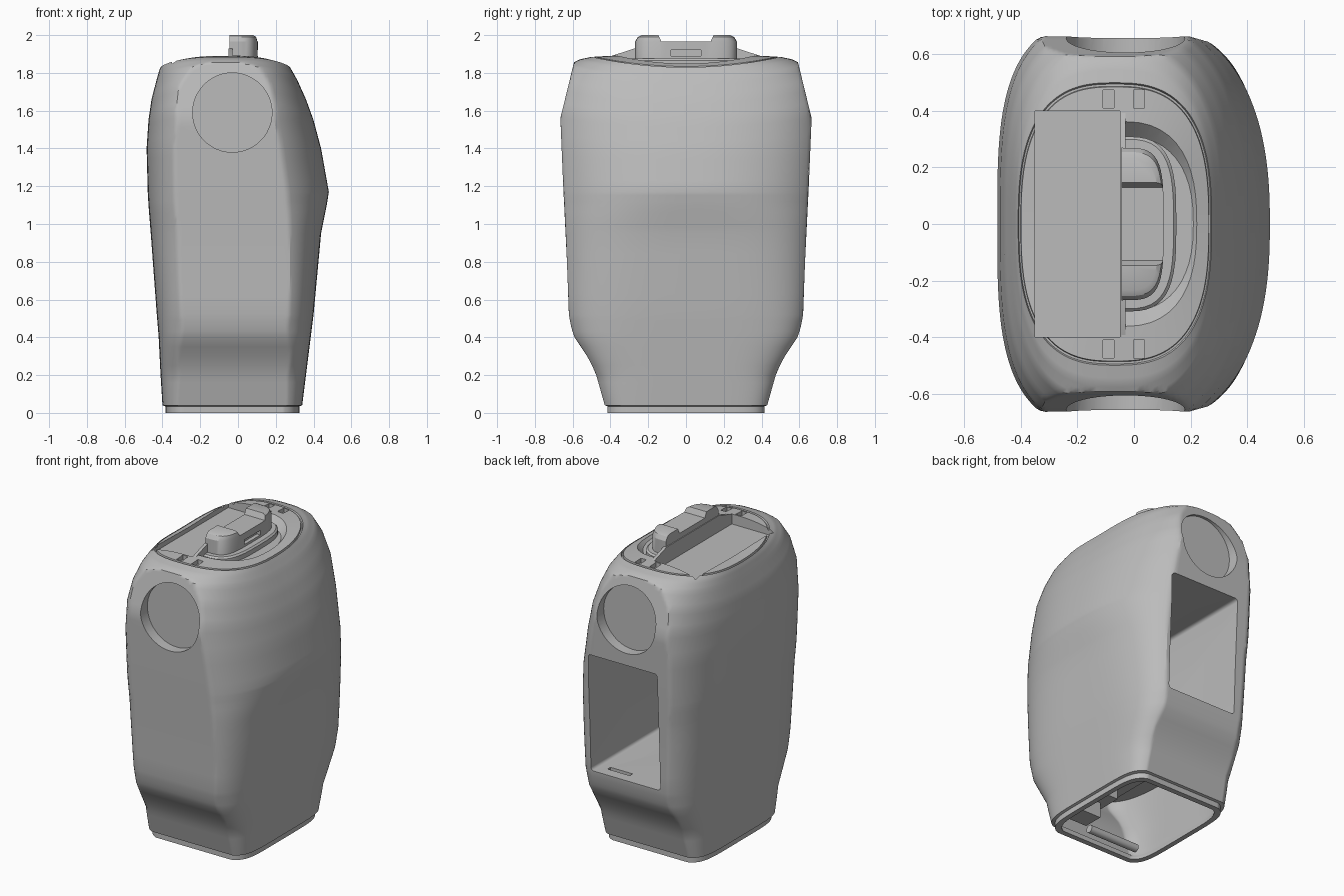
import bpy, bmesh, math
from mathutils import Vector

cube = bpy.data.objects.get("Cube")
if cube:
    bpy.data.objects.remove(cube, do_unlink=True)

grey = bpy.data.materials.new("plain_grey")
grey.use_nodes = True
colour = (0.5, 0.5, 0.5, 1)
grey.diffuse_color = colour
grey.node_tree.nodes["Principled BSDF"].inputs["Base Color"].default_value = colour


def finish(name, bm):
    """Turn a bmesh into a linked object."""
    bmesh.ops.recalc_face_normals(bm, faces=bm.faces)
    mesh = bpy.data.meshes.new(name)
    bm.to_mesh(mesh)
    bm.free()
    mesh.materials.append(grey)
    obj = bpy.data.objects.new(name, mesh)
    bpy.context.collection.objects.link(obj)
    return obj


def loft(name, loops):
    """Skin closed loops of equal length and cap both ends."""
    bm = bmesh.new()
    rings = [[bm.verts.new(p) for p in loop] for loop in loops]
    n = len(rings[0])
    for a, b in zip(rings, rings[1:]):
        for i in range(n):
            j = (i + 1) % n
            bm.faces.new((a[i], a[j], b[j], b[i]))
    bm.faces.new(rings[0])
    bm.faces.new(rings[-1])
    return finish(name, bm)


def box(name, x, y, z, round_y=0):
    """Box from ranges; round_y rounds the edges that run along y."""
    bm = bmesh.new()
    bmesh.ops.create_cube(bm, size=1)
    for v in bm.verts:
        v.co = [r[0] if c < 0 else r[1] for r, c in zip((x, y, z), v.co)]
    if round_y:
        edges = [e for e in bm.edges if abs(e.verts[0].co.y - e.verts[1].co.y) > 0.001]
        bmesh.ops.bevel(bm, geom=edges, offset=round_y, segments=4, affect='EDGES', profile=0.5)
    return finish(name, bm)


def rod(name, centre, radius, length, axis):
    """Cylinder along the x or y axis."""
    turn = (math.pi / 2, 0, 0) if axis == 'y' else (0, math.pi / 2, 0)
    bpy.ops.mesh.primitive_cylinder_add(vertices=48, radius=radius, depth=length,
                                        location=centre, rotation=turn)
    obj = bpy.context.object
    obj.name = name
    obj.data.materials.append(grey)
    return obj


def cut(target, cutter):
    """Subtract the cutter and remove it."""
    cutter.hide_render = True
    mod = target.modifiers.new("cut", 'BOOLEAN')
    mod.operation, mod.solver, mod.object = 'DIFFERENCE', 'EXACT', cutter
    bpy.context.view_layer.objects.active = target
    bpy.ops.object.modifier_apply(modifier=mod.name)
    bpy.data.objects.remove(cutter, do_unlink=True)


def spow(v, p):
    return math.copysign(abs(v) ** p, v)


def half_round(x0, x1, y, z, n=3.0, count=24):
    """D-shaped loop: straight at x0, rounded towards x1."""
    pts = []
    for i in range(count + 1):
        t = math.pi * (i / count - 0.5)
        pts.append(Vector((x0 + (x1 - x0) * abs(math.cos(t)) ** (2 / n),
                           y * spow(math.sin(t), 2 / n), z)))
    return pts


# Half depth of the flat front and back panels by height
PANEL = [(0, .415), (.035, .415), (.04, .43), (.2, .475), (.28, .51), (.4, .59), (.45, .607),
         (.52, .62), (.8, .63), (1.2, .65), (1.56, .665), (1.86, .592), (2, .56)]

# Sections: z at sides, z at ends, left x, right x, half depth, left and right roundness
ROWS = [(0, 0, -.385, .325, .43, 6, 6), (.035, .035, -.385, .325, .43, 6, 6),
        (.04, .04, -.4, .34, .45, 6, 6), (.2, .2, -.41, .36, .5, 5, 5),
        (.4, .4, -.42, .385, .62, 4.5, 4.5), (.52, .52, -.43, .4, .66, 4, 4),
        (.95, .95, -.462, .44, .69, 3.6, 3.2), (1.1, 1.1, -.474, .47, .71, 3.5, 2.6),
        (1.17, 1.17, -.478, .481, .72, 3.4, 2.4), (1.4, 1.42, -.484, .44, .73, 3.3, 2.4),
        (1.55, 1.62, -.474, .4, .725, 3.2, 2.4), (1.66, 1.75, -.458, .36, .69, 3, 2.4),
        (1.76, 1.84, -.432, .315, .63, 2.8, 2.5), (1.81, 1.872, -.418, .287, .56, 2.7, 2.6),
        (1.83, 1.885, -.41, .275, .5, 2.7, 2.7)]


def panel_depth(z):
    for (z0, d0), (z1, d1) in zip(PANEL, PANEL[1:]):
        if z <= z1:
            return d0 + (d1 - d0) * (z - z0) / (z1 - z0)
    return PANEL[-1][1]


def section(row, inset=0.0, count=144):
    zx, zy, xl, xr, depth, nl, nr = row
    mid = (xl + xr) / 2
    half = (xr - xl) / 2 - inset
    loop = []
    for i in range(count):
        t = 2 * math.pi * (i + 0.5) / count
        c, s = math.cos(t), math.sin(t)
        n = nr if c > 0 else nl
        x, y = mid + half * spow(c, 2 / n), spow(s, 2 / n)
        z = zx + (zy - zx) * y * y
        limit = panel_depth(z) - inset
        loop.append(Vector((x, max(-limit, min(limit, (depth - inset) * y)), z)))
    return loop


def between(a, b, f):
    return [p + (q - p) * f for p, q in zip(a, b)]


def sections(rows, inset=0.0, steps=4):
    loops = [section(rows[0], inset)]
    for a, b in zip(rows, rows[1:]):
        loops += [section(between(a, b, k / steps), inset) for k in range(1, steps + 1)]
    return loops


# Main body, with a fine groove and a domed top inside the rim
loops = sections(ROWS)
rim = loops[-1]
centre = Vector((-0.07, 0, 0))
for scale, drop in ((.99, .012), (.975, .012), (.97, 0), (.8, 0), (.6, 0), (.4, 0), (.2, 0)):
    ring = []
    for p in rim:
        q = centre + (p - centre) * scale
        q.z = p.z + (1.9 - p.z) * (1 - scale ** 2) - drop
        ring.append(q)
    loops.append(ring)
body = loft("body_shell", loops)

# Round recesses in both end panels
for side in (-1, 1):
    cut(body, rod("recess_cutter", (-.03, side * .79, 1.59), .21, .4, 'y'))

# Open compartment at the back and slots in its floor
cut(body, box("window_cutter", (-.25, .25), (-.54, .9), (.53, 1.3), .02))
cut(body, box("slot_cutter", (.02, .18), (.52, .55), (.505, .6)))
cut(body, box("slot_cutter", (-.2, -.16), (.25, .45), (.505, .6)))

# Hollow underside
hollow = [ROWS[0], *ROWS[2:5], between(ROWS[4], ROWS[5], .6)]
loops = sections(hollow, .035)
for p in loops[0]:
    p.z = -.05
cut(body, loft("hollow_cutter", loops))

# Sunken tray, scooped dish and small slots in the top
cut(body, box("tray_cutter", (-.35, -.045), (-.4, .4), (1.825, 2.1)))
cut(body, loft("dish_cutter", [half_round(-.035, .21, .31, 1.835, 2.4),
                               half_round(-.035, .265, .37, 1.9, 2.4),
                               half_round(-.035, .265, .37, 2.1, 2.4)]))
for side in (-1, 1):
    for x in (-.09, .018):
        cut(body, box("notch_cutter", (x - .02, x + .02), sorted((side * .41, side * .475)),
                      (1.86, 2)))

# Grip: raised posts with a lowered middle and a slot in the side
grip = loft("grip", [half_round(-.045, .105, .27, 1.8, 4), half_round(-.045, .105, .27, 1.965, 4),
                     half_round(-.045, .1, .255, 1.99, 4), half_round(-.045, .085, .235, 2, 4)])
cut(grip, loft("saddle_cutter", [[Vector((x, y, z)) for y, z in
                                  ((-.13, 1.965), (.13, 1.965), (.17, 2.05), (-.17, 2.05))]
                                 for x in (-.2, .2)]))
cut(grip, box("grip_slot_cutter", (.08, .2), (-.08, .08), (1.89, 1.92)))
step = loft("grip_step", [half_round(-.04, .15, .31, 1.8, 3.2), half_round(-.04, .15, .31, 1.865, 3.2),
                          half_round(-.04, .14, .3, 1.875, 3.2)])

# Thin wall between the tray and the grip
outline = [(-.41, 1.81), (-.41, 1.885), (-.27, 1.93), (.27, 1.93), (.41, 1.885), (.41, 1.81)]
wall = loft("tray_wall", [[Vector((x, y, z)) for y, z in outline] for x in (-.05, -.03)])

# Fittings inside the hollow base
fittings = [rod("base_rod", (-.12, -.34, .06), .025, .36, 'x'),
            box("base_bracket", (.05, .28), (-.38, -.25), (.1, .2)),
            box("base_bracket_upper", (.0, .3), (-.38, -.15), (.2, .3)),
            box("base_shelf", (-.1, .3), (-.4, 0), (.3, .49))]

for obj in [body, grip, step, wall] + fittings:
    bpy.ops.object.select_all(action='DESELECT')
    obj.select_set(True)
    bpy.context.view_layer.objects.active = obj
    bpy.ops.object.shade_smooth_by_angle(angle=math.radians(30))
